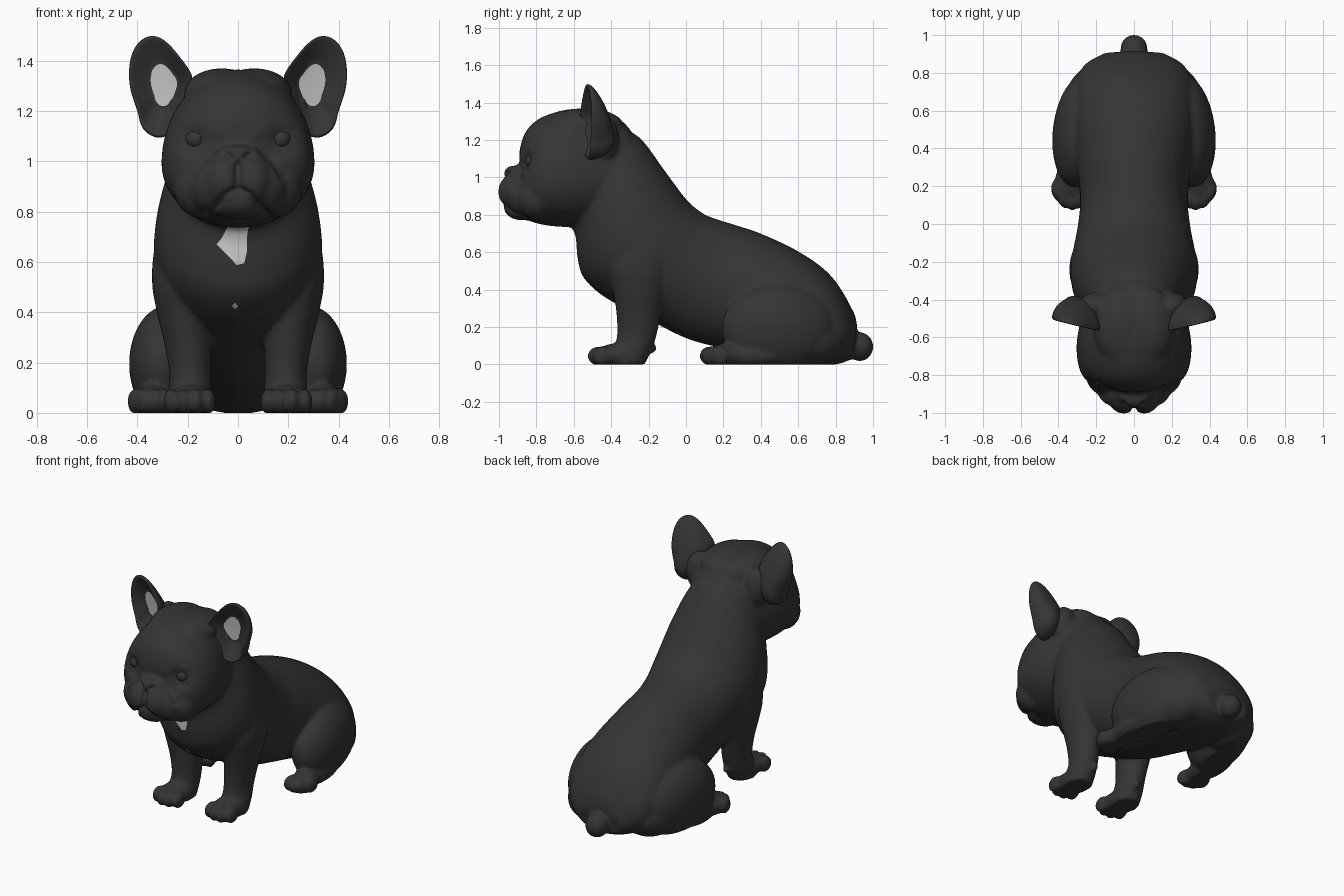
import bpy, bmesh, math
from mathutils import Vector, Matrix
from mathutils.geometry import intersect_point_line

if "Cube" in bpy.data.objects:
    bpy.data.objects.remove(bpy.data.objects["Cube"])


def material(name, rgb):
    m = bpy.data.materials.new(name)
    m.diffuse_color = (*rgb, 1)
    m.use_nodes = True
    m.node_tree.nodes["Principled BSDF"].inputs["Base Color"].default_value = m.diffuse_color
    return m


DARK = material("charcoal coat", (0.035, 0.035, 0.035))
WHITE = material("pale patch", (0.65, 0.64, 0.62))


def finish(bm, name):
    bmesh.ops.recalc_face_normals(bm, faces=bm.faces)
    for f in bm.faces:
        f.smooth = True
    me = bpy.data.meshes.new(name)
    bm.to_mesh(me)
    bm.free()
    ob = bpy.data.objects.new(name, me)
    bpy.context.collection.objects.link(ob)
    me.materials.append(DARK)
    me.materials.append(WHITE)
    return ob


def blob(bm, c, r, both=True, rot=0.0):
    """Ellipsoid, mirrored across x when both is set."""
    for s in ((1, -1) if both else (1,)):
        m = (Matrix.Translation((c[0] * s, c[1], c[2])) @ Matrix.Rotation(rot * s, 4, 'Z')
             @ Matrix.Diagonal((*r, 1)))
        bmesh.ops.create_uvsphere(bm, u_segments=32, v_segments=20, radius=1, matrix=m)


def catmull(secs, steps=5):
    out = []
    n = len(secs)
    for i in range(n - 1):
        p = [secs[max(0, min(n - 1, i + k))] for k in (-1, 0, 1, 2)]
        for j in range(steps):
            t = j / steps
            out.append([0.5 * (2 * b + (c - a) * t + (2 * a - 5 * b + 4 * c - d) * t * t
                               + (3 * b - a - 3 * c + d) * t ** 3) for a, b, c, d in zip(*p)])
    out.append(secs[-1])
    return out


def bridge(bm, rings):
    for r0, r1 in zip(rings, rings[1:]):
        n = len(r0)
        for i in range(n):
            bm.faces.new((r0[i], r0[(i + 1) % n], r1[(i + 1) % n], r1[i]))


def loft(bm, secs, k=0.5, sign=1):
    """Oval rings given as (top y, top z, bottom y, bottom z, half width, centre x)."""
    rings = []
    for yt, zt, yb, zb, w, xc in catmull(secs):
        top, bot = Vector((0, yt, zt)), Vector((0, yb, zb))
        mid, ring = bot.lerp(top, k), []
        for i in range(40):
            a = 2 * math.pi * i / 40
            p = mid + ((top - mid) if math.sin(a) > 0 else (mid - bot)) * math.sin(a)
            p.x = sign * (xc + w * math.cos(a))
            ring.append(bm.verts.new(p))
        rings.append(ring)
    bridge(bm, rings)
    bm.faces.new(rings[0])
    bm.faces.new(rings[-1])


bm = bmesh.new()
# torso, neck to rump
loft(bm, [(-.40, 1.29, -.66, .79, .22, 0), (-.25, 1.215, -.595, .70, .265, 0),
          (-.12, 1.045, -.58, .57, .315, 0), (0, .885, -.545, .46, .335, 0),
          (.08, .815, -.42, .35, .325, 0), (.14, .785, -.20, .24, .30, 0),
          (.25, .75, 0, .14, .285, 0), (.40, .70, .2, .085, .30, 0),
          (.60, .605, .45, .03, .325, 0), (.76, .49, .65, .0, .32, 0),
          (.865, .34, .8, .0, .27, 0), (.915, .2, .89, .03, .16, 0)])
blob(bm, (0, .70, .20), (.31, .215, .2), False)        # rump
# head
loft(bm, [(-.30, 1.26, -.30, .92, .20, 0), (-.38, 1.33, -.38, .80, .24, 0),
          (-.50, 1.355, -.50, .745, .28, 0), (-.62, 1.365, -.62, .735, .303, 0),
          (-.72, 1.342, -.72, .74, .30, 0), (-.80, 1.305, -.80, .755, .275, 0),
          (-.86, 1.24, -.86, .78, .215, 0), (-.89, 1.15, -.89, .83, .14, 0)], k=0.41)
blob(bm, (.065, -.54, 1.272), (.15, .21, .098))        # crown
blob(bm, (.20, -.435, 1.20), (.09, .075, .13))         # ear roots
blob(bm, (.15, -.81, 1.135), (.075, .05, .035))        # brows
blob(bm, (.055, -.89, .922), (.09, .115, .112))        # lips
blob(bm, (.10, -.86, .905), (.10, .105, .115))         # jowls
blob(bm, (.145, -.80, .89), (.11, .11, .115))          # cheeks
blob(bm, (0, -.875, .84), (.12, .10, .07), False)      # chin
blob(bm, (0, -.87, 1.03), (.11, .085, .055), False)    # bridge
blob(bm, (0, -.914, 1.02), (.08, .06, .048), False)    # nose
blob(bm, (0, .93, .095), (.072, .072, .078), False)    # tail
# front legs
for s in (1, -1):
    loft(bm, [(y + ry, z, y - ry, z, rx, xc) for z, xc, y, rx, ry in (
        (.78, .19, -.20, .08, .12), (.66, .215, -.22, .115, .17), (.52, .225, -.245, .117, .17),
        (.40, .215, -.25, .108, .142), (.28, .20, -.253, .094, .12), (.16, .19, -.262, .083, .106),
        (.08, .19, -.285, .086, .102), (.0, .19, -.32, .084, .10))], sign=s)
blob(bm, (.19, -.37, .05), (.092, .12, .062))
blob(bm, (.17, -.18, .085), (.025, .025, .025))
for x, y in ((.118, -.45), (.166, -.472), (.216, -.472), (.266, -.445)):
    blob(bm, (x, y, .045), (.03, .056, .052))
# hind legs
blob(bm, (.28, .495, .195), (.15, .305, .232), rot=.12)
blob(bm, (.215, .66, .13), (.15, .19, .14), rot=.3)
blob(bm, (.335, .33, .05), (.078, .20, .068), rot=-.1)
blob(bm, (.345, .21, .05), (.075, .10, .062), rot=-.2)
for x, y in ((.295, .135), (.335, .125), (.376, .138), (.408, .175)):
    blob(bm, (x, y, .046), (.03, .056, .052), rot=-.25)
body = finish(bm, "dog_body")

# fuse all body parts into one soft skin
rm = body.modifiers.new("fuse", 'REMESH')
rm.mode = 'VOXEL'
rm.voxel_size = 0.0105
sm = body.modifiers.new("soften", 'SMOOTH')
sm.factor = 0.5
sm.iterations = 11
bpy.context.view_layer.objects.active = body
body.select_set(True)
bpy.ops.object.convert(target='MESH')

# facial creases as (points in x z, depth, width)
GROOVES = [([(0, 1.078), (.08, 1.068), (.14, 1.01), (.18, .94)], .012, .014),
           ([(0, .99), (0, .89), (.05, .865), (.085, .82), (.12, .79)], .016, .012),
           ([(.032, 1.018), (.05, 1.03)], .022, .012),
           ([(.10, 1.09), (.15, 1.035), (.22, 1.04)], .007, .014),
           ([(.17, 1.085), (.172, 1.087)], .03, .055)]


def seg_dist(p, a, b):
    q, t = intersect_point_line(p, a, b)
    q = a if t < 0 else b if t > 1 else q
    return (p - q).length


me = body.data
normals = [v.normal.copy() for v in me.vertices]
for v, n in zip(me.vertices, normals):
    if v.co.y < -.68 and v.co.z > .74 and n.y < .1:
        p = Vector((abs(v.co.x), v.co.z, 0))
        push = 0
        for pts, depth, width in GROOVES:
            pv = [Vector((*q, 0)) for q in pts]
            d = min(seg_dist(p, a, b) for a, b in zip(pv, pv[1:]))
            push += depth * math.exp(-(d / width) ** 2)
        v.co -= n * push
    v.co.z = max(v.co.z, 0)

# white chest marks, cut cleanly into the skin
PATCHES = [[(-.03, .76), (.045, .76), (.036, .70), (.035, .64), (.025, .595), (-.005, .588),
            (-.03, .615), (-.06, .645), (-.085, .67), (-.065, .695)],
           [(-.026, .425), (-.012, .437), (.002, .425), (-.012, .413)]]


def inside(x, z, poly):
    hit = False
    for (x0, z0), (x1, z1) in zip(poly, poly[1:] + poly[:1]):
        if (z0 > z) != (z1 > z) and x < x0 + (z - z0) * (x1 - x0) / (z1 - z0):
            hit = not hit
    return hit


bm = bmesh.new()
bm.from_mesh(me)
for poly in PATCHES:
    for (x0, z0), (x1, z1) in zip(poly, poly[1:] + poly[:1]):
        lo, hi = (min(x0, x1) - .02, min(z0, z1) - .02), (max(x0, x1) + .02, max(z0, z1) + .02)
        near = [f for f in bm.faces if -.68 < f.calc_center_median().y < -.3 and f.normal.y < 0
                and lo[0] < f.calc_center_median().x < hi[0] and lo[1] < f.calc_center_median().z < hi[1]]
        geom = near + list({e for f in near for e in f.edges}) + list({v for f in near for v in f.verts})
        bmesh.ops.bisect_plane(bm, geom=geom, plane_co=(x0, 0, z0), plane_no=(z1 - z0, 0, x0 - x1))
for f in bm.faces:
    c = f.calc_center_median()
    f.smooth = True
    f.material_index = int(-.68 < c.y < -.3 and f.normal.y < 0 and any(inside(c.x, c.z, p) for p in PATCHES))
bm.to_mesh(me)
bm.free()

# ears: cupped shells with a pale inner face
RIM = [(.165, 1.33), (.215, 1.395), (.275, 1.475), (.34, 1.513), (.408, 1.475), (.438, 1.39),
       (.434, 1.28), (.395, 1.195), (.39, 1.125), (.31, 1.075), (.24, 1.13), (.20, 1.22)]
CX, CZ = .286, 1.308
for side, s in (("left", 1), ("right", -1)):
    bm = bmesh.new()

    def ear_vert(x, z, depth):
        y = -.57 + .25 * (x - .2) + depth * (1.25 - (z - 1.1) * 2.2)
        return bm.verts.new((s * x, y, z))

    rings = [[ear_vert(CX + (x - CX) * k, CZ + (z - CZ) * k, d) for x, z in RIM]
             for k, d in ((.5, .165), (.86, .115), (1.02, .035), (.97, 0), (.84, .03), (.49, .08), (.465, .082))]
    bridge(bm, rings)
    for ring, depth, mat in ((rings[0], .18, 0), (rings[-1], .085, 1)):
        hub = ear_vert(CX, CZ, depth)
        for i in range(12):
            bm.faces.new((ring[i], ring[(i + 1) % 12], hub)).material_index = mat
    ear = finish(bm, side + "_ear")
    ear.modifiers.new("round", 'SUBSURF').levels = 2

    # eyes
    bm = bmesh.new()
    blob(bm, (s * .17, -.819, 1.087), (.04, .04, .038), False)
    finish(bm, side + "_eye")
